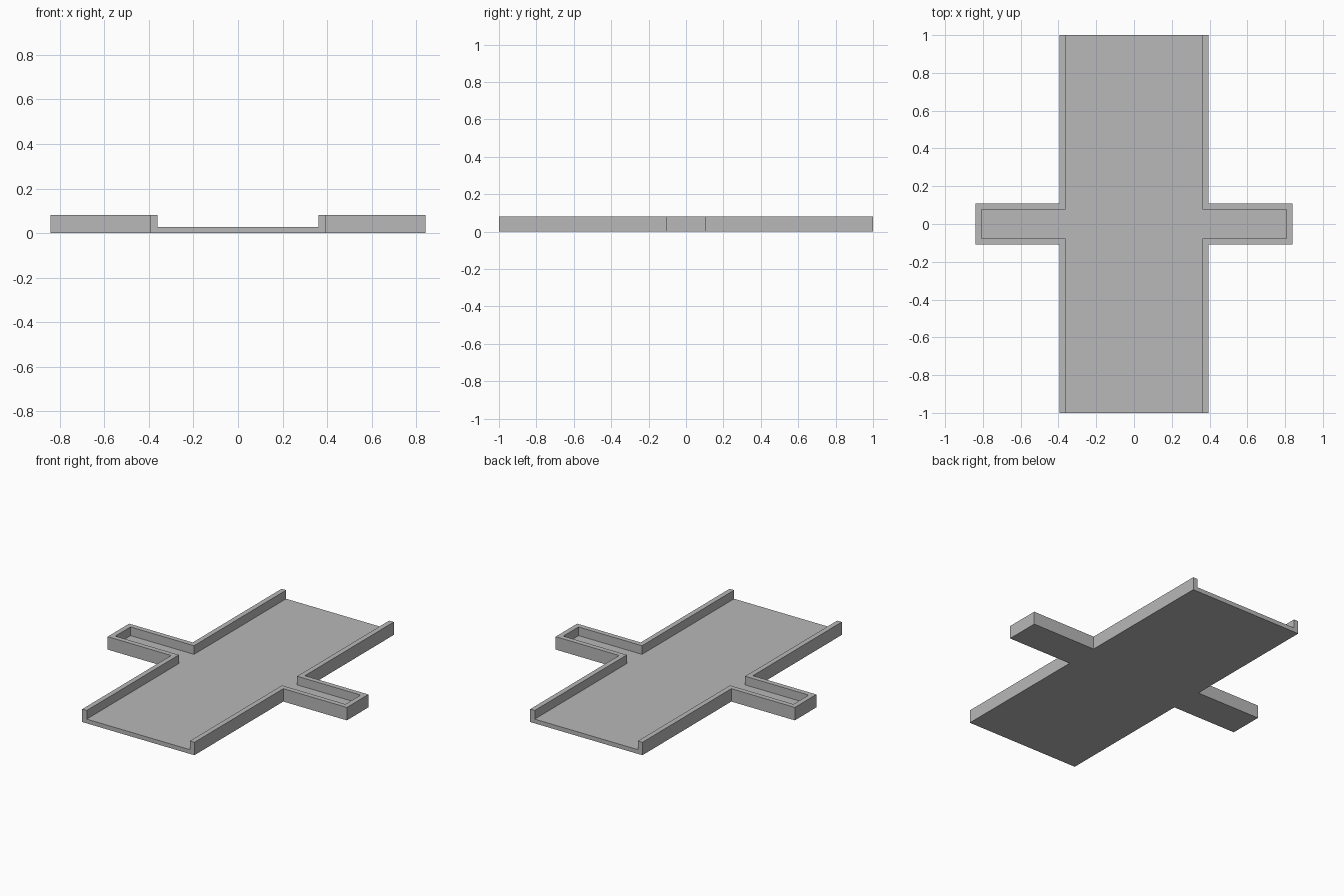
import bpy
import bmesh

cube = bpy.data.objects.get("Cube")
if cube:
    bpy.data.objects.remove(cube, do_unlink=True)

BODY_X, ARM_X, ARM_Y, LENGTH = 0.394, 0.84, 0.108, 1.0
WALL, FLOOR, HEIGHT = 0.032, 0.027, 0.082

grey = bpy.data.materials.new("plain grey")
grey.use_nodes = True
colour = (0.48, 0.48, 0.48, 1)
grey.diffuse_color = colour
grey.node_tree.nodes["Principled BSDF"].inputs["Base Color"].default_value = colour


def cross_prism(name, body_x, arm_x, arm_y, end_y, z0, z1):
    """Extrude a plus-shaped outline from z0 to z1."""
    quarter = [(arm_x, arm_y), (body_x, arm_y), (body_x, end_y)]
    outline = quarter + [(-x, y) for x, y in reversed(quarter)]
    outline += [(-x, -y) for x, y in outline]
    bm = bmesh.new()
    face = bm.faces.new([bm.verts.new((x, y, z0)) for x, y in outline])
    result = bmesh.ops.extrude_face_region(bm, geom=[face], use_keep_orig=True)
    top = [v for v in result["geom"] if isinstance(v, bmesh.types.BMVert)]
    bmesh.ops.translate(bm, verts=top, vec=(0, 0, z1 - z0))
    bmesh.ops.recalc_face_normals(bm, faces=bm.faces)
    mesh = bpy.data.meshes.new(name)
    bm.to_mesh(mesh)
    bm.free()
    mesh.materials.append(grey)
    obj = bpy.data.objects.new(name, mesh)
    bpy.context.collection.objects.link(obj)
    return obj


# Cross-shaped tray block
tray = cross_prism("cross_tray", BODY_X, ARM_X, ARM_Y, LENGTH, 0, HEIGHT)

# Channel cut above the floor, running out through both open ends
channel = cross_prism("channel_cutter", BODY_X - WALL, ARM_X - WALL,
                      ARM_Y - WALL, LENGTH + 0.2, FLOOR, HEIGHT + 0.2)
channel.hide_render = True

cut = tray.modifiers.new("channel", "BOOLEAN")
cut.operation = "DIFFERENCE"
cut.solver = "EXACT"
cut.object = channel
bpy.context.view_layer.objects.active = tray
bpy.ops.object.modifier_apply(modifier=cut.name)
bpy.data.objects.remove(channel, do_unlink=True)
